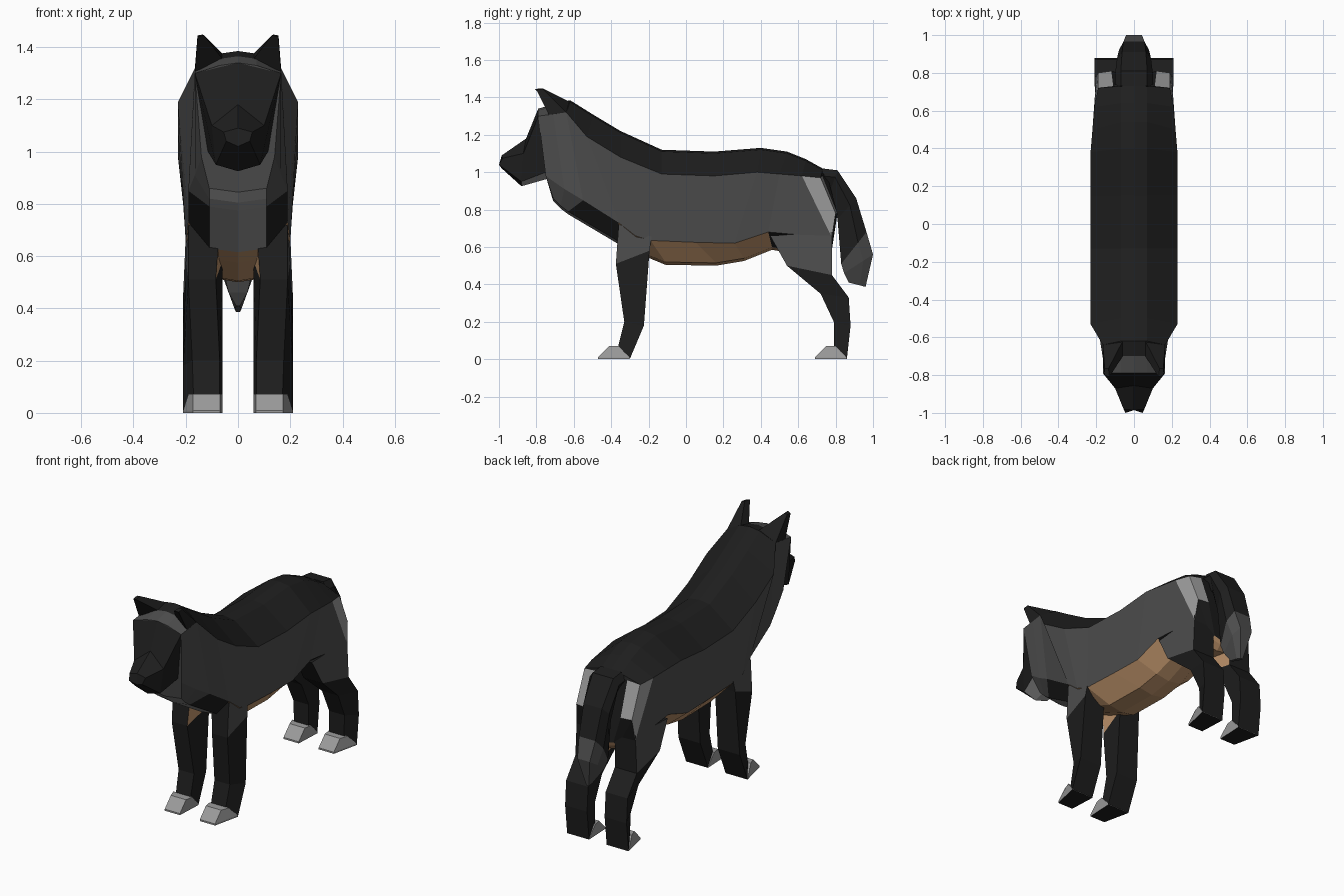
import bpy
import bmesh

if "Cube" in bpy.data.objects:
    bpy.data.objects.remove(bpy.data.objects["Cube"])


def make_material(name, red, green, blue):
    mat = bpy.data.materials.new(name)
    mat.use_nodes = True
    color = (red, green, blue, 1)
    mat.diffuse_color = color
    shader = mat.node_tree.nodes["Principled BSDF"]
    shader.inputs["Base Color"].default_value = color
    shader.inputs["Roughness"].default_value = 0.9
    return mat


DARK, GREY, LIGHT, TAN = range(4)
materials = [
    make_material("dark fur", .013, .013, .013),
    make_material("grey fur", .075, .075, .075),
    make_material("pale fur", .33, .33, .33),
    make_material("tan fur", .53, .30, .15),
]


def loft(name, rings, paint, closed=False, caps=(DARK, DARK)):
    """Skin the rings on the left side, colour each panel by rule, mirror."""
    bm = bmesh.new()
    rows = [[bm.verts.new(point) for point in ring] for ring in rings]
    count = len(rows[0])
    for i in range(len(rows) - 1):
        for j in range(count if closed else count - 1):
            k = (j + 1) % count
            face = bm.faces.new((rows[i][j], rows[i][k], rows[i + 1][k], rows[i + 1][j]))
            face.material_index = paint(i, j)
    for row, color in zip((rows[0], rows[-1]), caps):
        bm.faces.new(row).material_index = color
    everything = bm.verts[:] + bm.edges[:] + bm.faces[:]
    bmesh.ops.mirror(bm, geom=everything, axis='X', merge_dist=0.001)
    bmesh.ops.remove_doubles(bm, verts=bm.verts[:], dist=0.001)
    bmesh.ops.recalc_face_normals(bm, faces=bm.faces[:])
    mesh = bpy.data.meshes.new(name)
    bm.to_mesh(mesh)
    bm.free()
    for mat in materials:
        mesh.materials.append(mat)
    obj = bpy.data.objects.new(name, mesh)
    bpy.context.collection.objects.link(obj)
    return obj


# Torso stations: spine (y, z), then shoulder, flank and belly edges (x, y, z)
stations = [
    ((-.79, 1.34), (.165, -.79, 1.30), (.14, -.75, .98), (.11, -.71, .86)),
    ((-.70, 1.365), (.165, -.71, 1.31), (.165, -.65, .91), (.11, -.67, .82)),
    ((-.62, 1.385), (.165, -.64, 1.32), (.19, -.55, .85), (.11, -.63, .79)),
    ((-.50, 1.31), (.23, -.53, 1.19), (.19, -.36, .73), (.11, -.36, .63)),
    ((-.35, 1.22), (.23, -.35, 1.08), (.20, -.27, .66), (.09, -.28, .59)),
    ((-.13, 1.12), (.23, -.13, .99), (.19, -.19, .635), (.09, -.11, .52)),
    ((.15, 1.11), (.23, .15, .98), (.19, .05, .625), (.09, .16, .515)),
    ((.40, 1.13), (.23, .38, 1.0), (.19, .26, .62), (.09, .31, .54)),
    ((.54, 1.11), (.22, .50, .99), (.19, .44, .68), (.08, .46, .60)),
    ((.64, 1.07), (.21, .62, .98), (.20, .78, .65), (.08, .74, .55)),
    ((.73, 1.02), (.19, .72, .97), (.19, .80, .78), (.07, .77, .58)),
    ((.75, 1.01), (.11, .73, .98), (.12, .81, .78), (.05, .78, .60)),
]


def torso_ring(spine, shoulder, flank, belly):
    y, z = spine
    return [(0, y, z), (.07, y, z - .01), shoulder, flank, belly,
            (0, belly[1], belly[2] - .015)]


def torso_paint(i, j):
    if j < 2:
        return GREY if i == 0 else DARK      # brow, then dark saddle
    if j == 2:
        return LIGHT if i >= 9 else GREY     # rump patch, then flank
    if j == 3 and (i == 2 or i >= 8):
        return DARK                          # chest patch and inner rump
    if i < 3:
        return GREY if j == 3 else LIGHT     # throat side, then breast
    return TAN                               # belly


loft("torso", [torso_ring(*s) for s in stations], torso_paint, caps=(GREY, DARK))

# Head, from the face edge to the nose
head_rings = [
    [(0, -.79, 1.34), (.165, -.79, 1.30), (.115, -.75, 1.0), (0, -.74, .965)],
    [(0, -.855, 1.18), (.10, -.87, 1.10), (.085, -.88, .95), (0, -.88, .925)],
    [(0, -.985, 1.09), (.055, -.98, 1.075), (.045, -1.0, 1.04), (0, -.985, 1.02)],
]
loft("head", head_rings, lambda i, j: LIGHT if (i, j) == (0, 2) else DARK)

# Ears leaning forward
ear_rings = [
    [(.06, -.70, 1.355), (.165, -.73, 1.30), (.165, -.64, 1.32), (.06, -.62, 1.375)],
    [(.13, -.81, 1.445), (.155, -.80, 1.44), (.155, -.765, 1.445), (.135, -.765, 1.448)],
]
loft("ears", ear_rings, lambda i, j: DARK, closed=True)


# Legs: front edge (y, z), back edge (y, z), outer and inner x of the edges
def leg_ring(yf, zf, yb, zb, front_x, back_x=.21, inner_x=.07):
    return [(inner_x, yf, zf), (front_x, yf, zf), (back_x, yb, zb), (.06, yb, zb)]


def leg_paint(i, j):
    if i == 0 and j in (1, 3):
        return GREY if j == 1 else TAN       # outer and inner upper leg
    return DARK


front_leg = [
    leg_ring(-.36, .72, -.18, .68, .19, .19),
    leg_ring(-.375, .51, -.195, .58, .19, .20, .085),
    leg_ring(-.33, .20, -.225, .18, .175),
    leg_ring(-.365, .06, -.30, .002, .17),
]
hind_leg = [
    leg_ring(.45, .66, .78, .68, .19, .20),
    leg_ring(.54, .50, .78, .45, .20),
    leg_ring(.72, .35, .87, .33, .18),
    leg_ring(.79, .20, .88, .18, .175),
    leg_ring(.79, .06, .86, .002, .17),
]
loft("front_legs", front_leg, leg_paint, closed=True)
loft("hind_legs", hind_leg, leg_paint, closed=True)


# Paws: wedge with a narrower toe and a dark sole
def make_paws(name, heel):
    def corners(y_front, y_back, z, back_x):
        return [(.068, heel + y_front, z), (.172, heel + y_front, z),
                (back_x, heel + y_back, z), (.06, heel + y_back, z)]
    loft(name, [corners(-.17, 0, 0, .21), corners(-.17, -.003, .01, .21),
                corners(-.11, -.06, .072, .19)],
         lambda i, j: LIGHT, closed=True, caps=(DARK, LIGHT))


make_paws("front_paws", -.30)
make_paws("hind_paws", .86)


# Tail: inner edge (y, z), outer edge (y, z), half width
def tail_ring(yi, zi, yo, zo, w):
    ym, zm = (yi + yo * 2) / 3, (zi + zo * 2) / 3
    return [(0, yo, zo), (w * .7, yo, zo), (w, ym, zm), (w * .6, yi, zi), (0, yi, zi)]


tail = [
    tail_ring(.72, .90, .73, 1.02, .10),
    tail_ring(.77, .90, .81, 1.01, .10),
    tail_ring(.81, .75, .91, .86, .09),
    tail_ring(.83, .51, .965, .68, .08),
    tail_ring(.845, .46, 1.0, .56, .06),
    tail_ring(.87, .41, .96, .387, .012),
]
loft("tail", tail, lambda i, j: GREY if i >= 3 else DARK, caps=(DARK, GREY))
